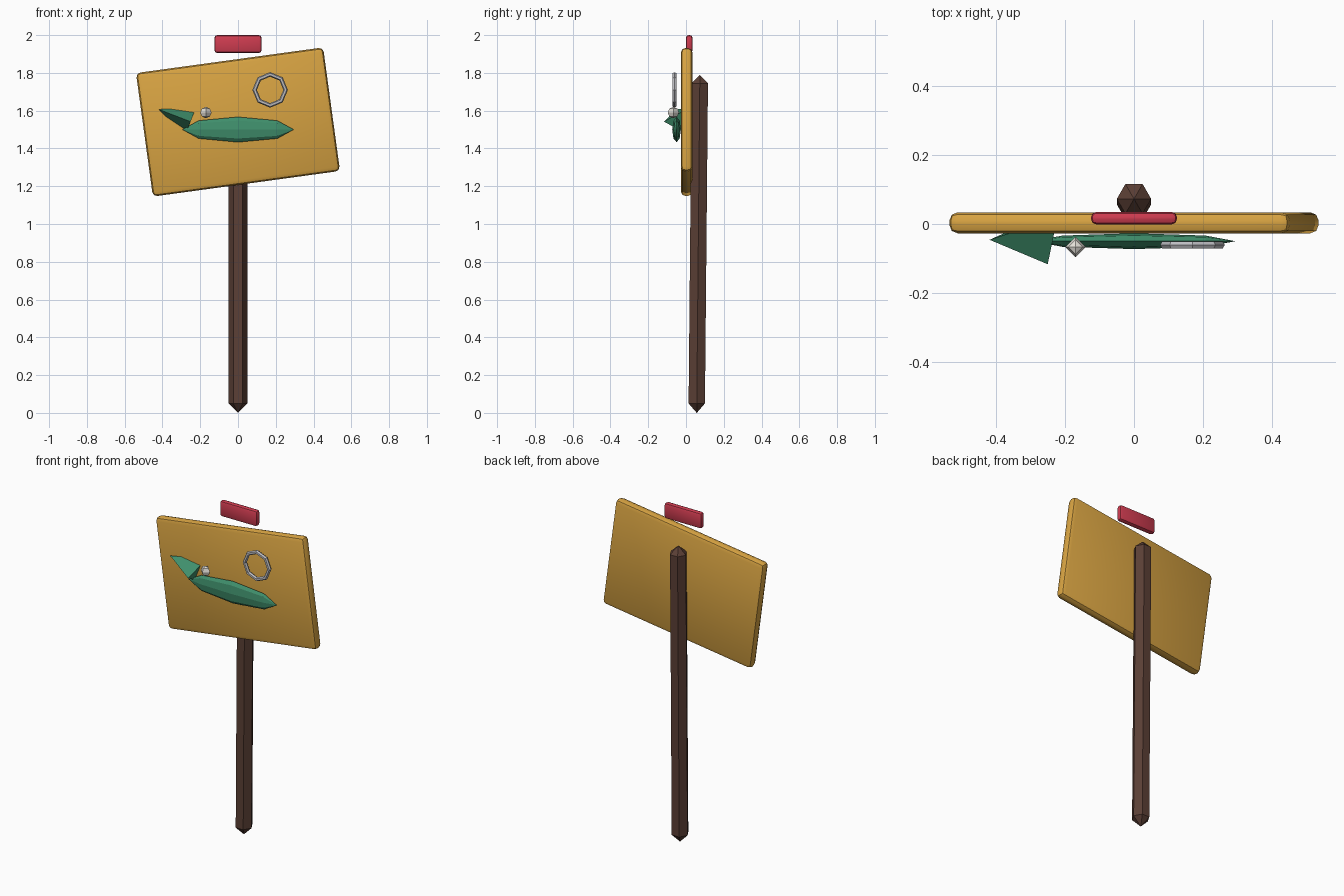
import bpy, bmesh, math
from mathutils import Matrix, Vector

if "Cube" in bpy.data.objects:
    bpy.data.objects.remove(bpy.data.objects["Cube"])


def material(name, rgb):
    m = bpy.data.materials.new(name)
    m.diffuse_color = (*rgb, 1)
    m.use_nodes = True
    m.node_tree.nodes["Principled BSDF"].inputs["Base Color"].default_value = m.diffuse_color
    return m


GOLD = material("golden paint", (0.69, 0.37, 0.055))
BROWN = material("dark wood", (0.105, 0.05, 0.036))
RED = material("red", (0.62, 0.045, 0.08))
GREEN = material("green", (0.05, 0.275, 0.15))
PALE = material("pale eye", (0.80, 0.77, 0.71))
METAL = material("grey metal", (0.52, 0.52, 0.55))


def finish(bm, name, mat, smooth=None):
    bmesh.ops.recalc_face_normals(bm, faces=bm.faces)
    me = bpy.data.meshes.new(name)
    bm.to_mesh(me)
    bm.free()
    me.materials.append(mat)
    ob = bpy.data.objects.new(name, me)
    bpy.context.collection.objects.link(ob)
    if smooth:
        bpy.ops.object.select_all(action='DESELECT')
        ob.select_set(True)
        bpy.context.view_layer.objects.active = ob
        bpy.ops.object.shade_smooth_by_angle(angle=math.radians(smooth))
    return ob


def plate(name, mat, size, centre, bevel, tilt=0):
    """Box with rounded edges, tilted about the y axis."""
    bm = bmesh.new()
    bmesh.ops.create_cube(bm, size=1, matrix=Matrix.Diagonal((*size, 1)))
    bmesh.ops.bevel(bm, geom=bm.edges[:], offset=bevel, segments=2,
                    profile=0.5, affect='EDGES')
    bm.transform(Matrix.Translation(centre) @ Matrix.Rotation(math.radians(tilt), 4, 'Y'))
    return finish(bm, name, mat, 40)


def ball(name, mat, radii, centre, segs, rings, turn=Matrix()):
    """Low-poly sphere, poles along z before turning."""
    bm = bmesh.new()
    bmesh.ops.create_uvsphere(bm, u_segments=segs, v_segments=rings, radius=1)
    bm.transform(Matrix.Translation(centre) @ Matrix.Diagonal((*radii, 1)) @ turn)
    return finish(bm, name, mat)


# Post: six-sided, pointed at both ends, leaning slightly back
bm = bmesh.new()
a, b = Vector((0, 0.057, 0.05)), Vector((0, 0.073, 1.745))
rings = [[bm.verts.new(c + Vector((0.05 * math.cos(i * math.pi / 3),
                                   0.05 * math.sin(i * math.pi / 3), 0)))
          for i in range(6)] for c in (a, b)]
tips = [bm.verts.new(a - Vector((0, 0, 0.05))), bm.verts.new(b + Vector((0, 0, 0.045)))]
for i in range(6):
    j = (i + 1) % 6
    bm.faces.new((rings[0][i], rings[0][j], rings[1][j], rings[1][i]))
    for r, t in zip(rings, tips):
        bm.faces.new((r[i], r[j], t))
finish(bm, "post", BROWN)

# Tilted sign board and the small plate above it
plate("sign_board", GOLD, (1.0, 0.061, 0.66), (0, 0.0035, 1.54), 0.024, -7.8)
plate("top_plate", RED, (0.25, 0.036, 0.095), (0, 0.017, 1.9525), 0.015)

# Fish body, poles along x
ball("fish_body", GREEN, (0.295, 0.023, 0.067), (0, -0.05, 1.5), 8, 4,
     Matrix.Rotation(math.pi / 2, 4, 'Y'))

# Fish tail: three-sided cone partly sunk into the board
bm = bmesh.new()
tip = bm.verts.new((-0.42, -0.046, 1.607))
base_c, across = Vector((-0.251, -0.027, 1.542)), Vector((0.36, 0, 0.933))
base = [bm.verts.new(base_c + 0.09 * (across * math.sin(t) - Vector((0, 1, 0)) * math.cos(t)))
        for t in (0, 2 * math.pi / 3, 4 * math.pi / 3)]
bm.faces.new(base)
for i in range(3):
    bm.faces.new((tip, base[i], base[(i + 1) % 3]))
finish(bm, "fish_tail", GREEN)

# Eye bead
ball("eye_bead", PALE, (0.03, 0.03, 0.03), (-0.17, -0.067, 1.59), 4, 4)

# Ring: eight-sided torus facing the front
bm = bmesh.new()
N, M = 8, 6
grid = []
for i in range(N):
    u = 2 * math.pi * i / N
    row = []
    for k in range(M):
        v = 2 * math.pi * k / M
        r = 0.082 + 0.012 * math.cos(v)
        row.append(bm.verts.new((0.17 + r * math.cos(u), -0.061 + 0.012 * math.sin(v),
                                 1.71 + r * math.sin(u))))
    grid.append(row)
for i in range(N):
    for k in range(M):
        n, m = (i + 1) % N, (k + 1) % M
        bm.faces.new((grid[i][k], grid[n][k], grid[n][m], grid[i][m]))
finish(bm, "ring", METAL)
